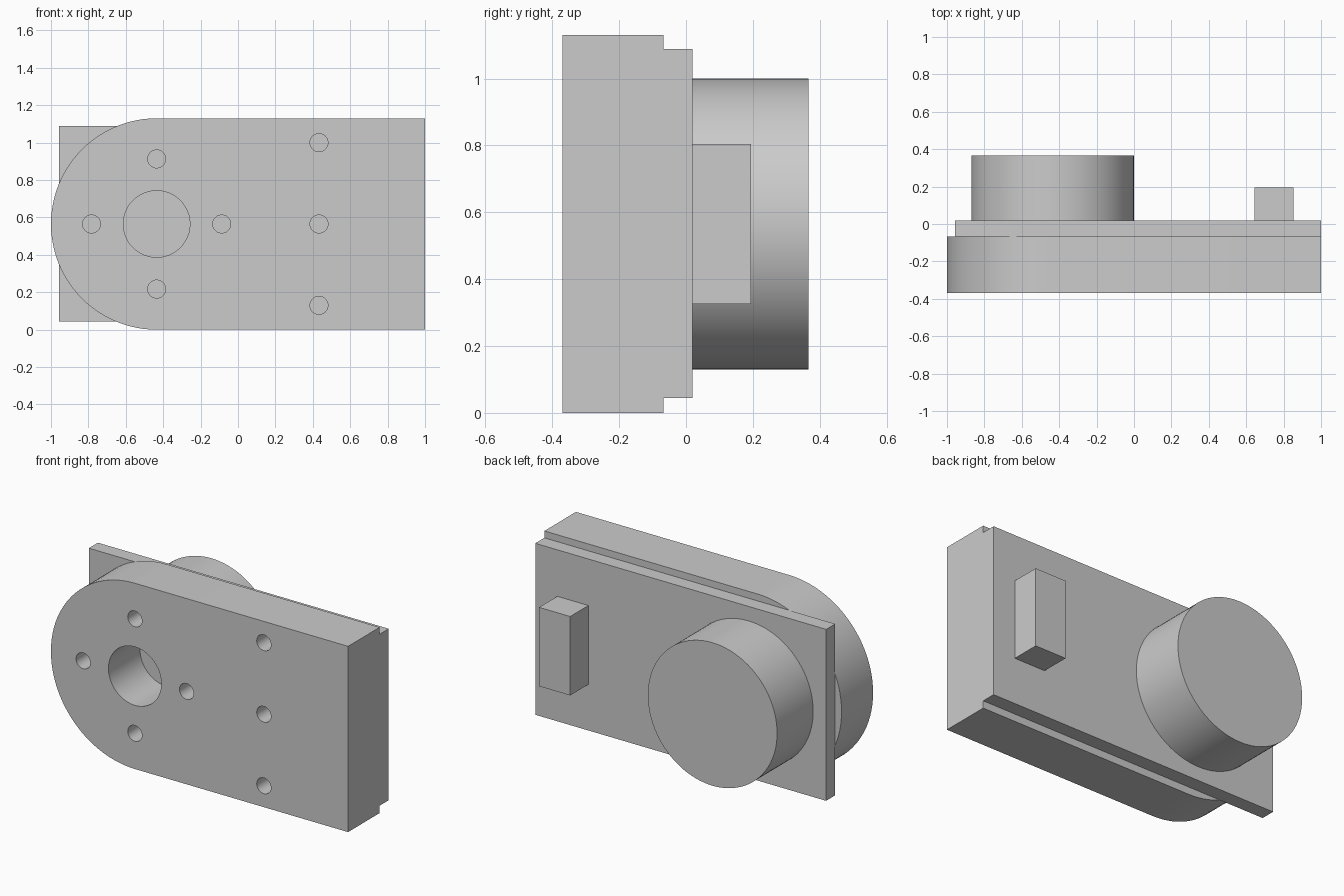
import bpy, bmesh, math
from mathutils import Matrix

cube = bpy.data.objects.get("Cube")
if cube:
    bpy.data.objects.remove(cube, do_unlink=True)

grey = bpy.data.materials.new("light grey")
grey.use_nodes = True
grey.diffuse_color = (0.6, 0.6, 0.6, 1)
grey.node_tree.nodes["Principled BSDF"].inputs["Base Color"].default_value = (0.6, 0.6, 0.6, 1)

FRONT, STEP, BACK, REAR = -0.37, -0.067, 0.02, 0.367   # depth planes along y
HUB_X, MID_Z, END_R = -0.435, 0.565, 0.565


def make_object(name, bm):
    bmesh.ops.recalc_face_normals(bm, faces=bm.faces)
    mesh = bpy.data.meshes.new(name)
    bm.to_mesh(mesh)
    bm.free()
    mesh.materials.append(grey)
    obj = bpy.data.objects.new(name, mesh)
    bpy.context.collection.objects.link(obj)
    return obj


def prism(name, outline, y0, y1):
    """Extrude an (x, z) outline from y0 to y1."""
    bm = bmesh.new()
    face = bm.faces.new([bm.verts.new((x, y0, z)) for x, z in outline])
    top = bmesh.ops.extrude_face_region(bm, geom=[face])["geom"]
    moved = [v for v in top if isinstance(v, bmesh.types.BMVert)]
    bmesh.ops.translate(bm, verts=moved, vec=(0, y1 - y0, 0))
    return make_object(name, bm)


def box(name, x0, x1, z0, z1, y0, y1):
    return prism(name, [(x0, z0), (x1, z0), (x1, z1), (x0, z1)], y0, y1)


def add_cylinder(bm, x, z, r, y0, y1, sides):
    place = Matrix.Translation((x, (y0 + y1) / 2, z)) @ Matrix.Rotation(math.pi / 2, 4, "X")
    bmesh.ops.create_cone(bm, cap_ends=True, segments=sides, radius1=r, radius2=r,
                          depth=y1 - y0, matrix=place)


def smooth(obj):
    bpy.ops.object.select_all(action="DESELECT")
    obj.select_set(True)
    bpy.context.view_layer.objects.active = obj
    bpy.ops.object.shade_smooth_by_angle(angle=math.radians(30))


# Main body: block with one half-round end
outline = [(1, 0), (1, 2 * MID_Z)]
for i in range(49):
    a = math.pi / 2 + math.pi * i / 48
    outline.append((HUB_X + END_R * math.cos(a), MID_Z + END_R * math.sin(a)))
body = prism("body", outline, FRONT, STEP)

# Bore, four holes around it and a column of three holes
holes = [(HUB_X, MID_Z, 0.178)]
for dx, dz in [(1, 0), (0, 1), (-1, 0), (0, -1)]:
    holes.append((HUB_X + 0.348 * dx, MID_Z + 0.348 * dz, 0.048))
for dz in (-1, 0, 1):
    holes.append((0.433, MID_Z + 0.435 * dz, 0.048))
bm = bmesh.new()
for x, z, r in holes:
    add_cylinder(bm, x, z, r, FRONT - 0.05, STEP + 0.05, 48)
cutter = make_object("hole_cutter", bm)
cutter.hide_render = True

cut = body.modifiers.new("holes", "BOOLEAN")
cut.operation = "DIFFERENCE"
cut.solver = "EXACT"
cut.object = cutter
bpy.context.view_layer.objects.active = body
bpy.ops.object.modifier_apply(modifier=cut.name)
bpy.data.objects.remove(cutter, do_unlink=True)
smooth(body)

# Rear plate, closing the holes
box("back_plate", -0.957, 1, 0.045, 1.088, STEP, BACK)

# Round housing and connector block on the back
bm = bmesh.new()
add_cylinder(bm, HUB_X, MID_Z, 0.435, BACK, REAR, 96)
smooth(make_object("round_housing", bm))
box("connector_block", 0.643, 0.852, 0.325, 0.805, BACK, 0.195)
